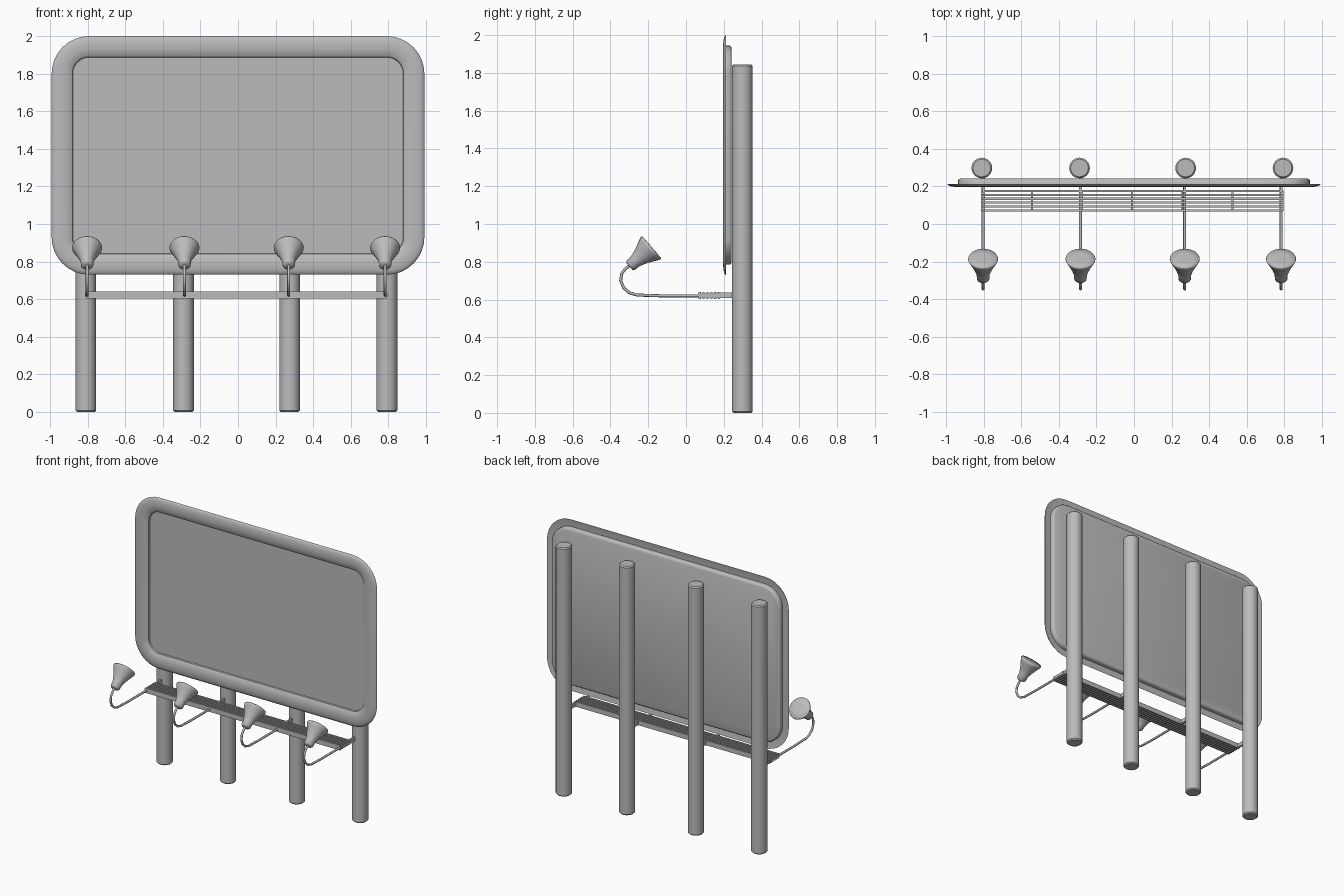
import bpy, bmesh, math
from mathutils import Vector, Matrix

cube = bpy.data.objects.get("Cube")
if cube:
    bpy.data.objects.remove(cube, do_unlink=True)

grey = bpy.data.materials.new("plain grey")
grey.use_nodes = True
colour = (0.5, 0.5, 0.5, 1)
grey.diffuse_color = colour
grey.node_tree.nodes["Principled BSDF"].inputs["Base Color"].default_value = colour


def finish(bm, name, angle=40):
    bmesh.ops.recalc_face_normals(bm, faces=bm.faces)
    mesh = bpy.data.meshes.new(name)
    bm.to_mesh(mesh)
    bm.free()
    mesh.materials.append(grey)
    obj = bpy.data.objects.new(name, mesh)
    bpy.context.collection.objects.link(obj)
    bpy.ops.object.select_all(action='DESELECT')
    obj.select_set(True)
    bpy.context.view_layer.objects.active = obj
    bpy.ops.object.shade_smooth_by_angle(angle=math.radians(angle))
    return obj


def loft(loops, name, angle=40):
    """Skin a row of equal-length point loops and cap both ends."""
    bm = bmesh.new()
    rings = [[bm.verts.new(p) for p in loop] for loop in loops]
    n = len(rings[0])
    for a, b in zip(rings, rings[1:]):
        for i in range(n):
            j = (i + 1) % n
            bm.faces.new((a[i], a[j], b[j], b[i]))
    bm.faces.new(rings[0])
    bm.faces.new(rings[-1])
    return finish(bm, name, angle)


def lathe(profile, name, matrix, sides=24, angle=40):
    """Turn (radius, height) pairs about the local z axis."""
    turns = [math.tau * i / sides for i in range(sides)]
    return loft([[matrix @ Vector((r * math.cos(t), r * math.sin(t), h)) for t in turns]
                 for r, h in profile], name, angle)


def rounded_rect(inset, y, steps=8):
    """Rounded rectangle of the board outline, moved inward by inset."""
    radius, half_w, half_h, mid_z = 0.2, 0.992, 0.635, 1.365
    points = []
    for k, (sx, sz) in enumerate(((1, 1), (-1, 1), (-1, -1), (1, -1))):
        for s in range(steps + 1):
            t = math.pi / 2 * (k + s / steps)
            points.append(Vector((sx * (half_w - radius) + (radius - inset) * math.cos(t), y,
                                  mid_z + sz * (half_h - radius) + (radius - inset) * math.sin(t))))
    return points


def boxes(name, items):
    """Several boxes in one object, each given as centre and size."""
    bm = bmesh.new()
    for centre, size in items:
        bmesh.ops.create_cube(bm, size=1, matrix=Matrix.Translation(centre) @ Matrix.Diagonal((*size, 1)))
    return finish(bm, name)


# Board: recessed sheet, bowed frame with hollow back, shallow box behind
section = [(0.113, 0.222), (0.11, 0.212), (0.095, 0.203), (0.07, 0.198), (0.045, 0.197),
           (0.02, 0.2), (0.004, 0.206), (0, 0.212), (0.02, 0.208), (0.055, 0.206),
           (0.055, 0.232), (0.06, 0.238), (0.07, 0.242)]
loft([rounded_rect(inset, y) for inset, y in section], "sign_board")

# Round posts
post_x = (-0.81, -0.29, 0.275, 0.793)
for i, x in enumerate(post_x):
    lathe([(0.047, 0), (0.055, 0.008), (0.055, 1.837), (0.047, 1.845)],
          f"post_{i + 1}", Matrix.Translation((x, 0.298, 0)))

# Service walkway: long slats, cross bars and brackets to the posts
left_end, right_end = -0.81, 0.79
mid, length = (left_end + right_end) / 2, right_end - left_end
boxes("walkway_slats", [((mid, 0.073 + 0.0205 * k, 0.622), (length, 0.011, 0.036)) for k in range(6)])
boxes("walkway_cross_bars", [((left_end + length * k / 6, 0.124, 0.622), (0.01, 0.11, 0.02))
                             for k in range(7)])
lamp_x = (-0.803, -0.285, 0.27, 0.783)
boxes("walkway_brackets", [((x, 0.21, 0.622), (0.014, 0.09, 0.03)) for x in lamp_x])

# Lamps on bent arms, aimed up at the board
arm_path = [(0.2, 0.62), (-0.14, 0.62), (-0.26, 0.624), (-0.3, 0.636), (-0.33, 0.662),
            (-0.346, 0.7), (-0.34, 0.738), (-0.32, 0.764), (-0.296, 0.782)]
shade_profile = [(0.024, -0.004), (0.033, 0.006), (0.035, 0.04), (0.045, 0.07), (0.06, 0.104),
                 (0.074, 0.132), (0.08, 0.146), (0.077, 0.152), (0.04, 0.153)]
aim = Vector((0, 0.116, 0.1)).to_track_quat('Z', 'Y').to_matrix().to_4x4()
for i, x in enumerate(lamp_x):
    path = [Vector((x, y, z)) for y, z in arm_path]
    rings = []
    for k, p in enumerate(path):
        along = (path[min(k + 1, len(path) - 1)] - path[max(k - 1, 0)]).normalized()
        side = Vector((1, 0, 0))
        up = along.cross(side)
        rings.append([p + 0.008 * (side * math.cos(t) + up * math.sin(t))
                      for t in (math.tau * s / 8 for s in range(8))])
    loft(rings, f"lamp_arm_{i + 1}", 60)
    lathe(shade_profile, f"lamp_shade_{i + 1}",
          Matrix.Translation((x, -0.297, 0.778)) @ aim, angle=80)
